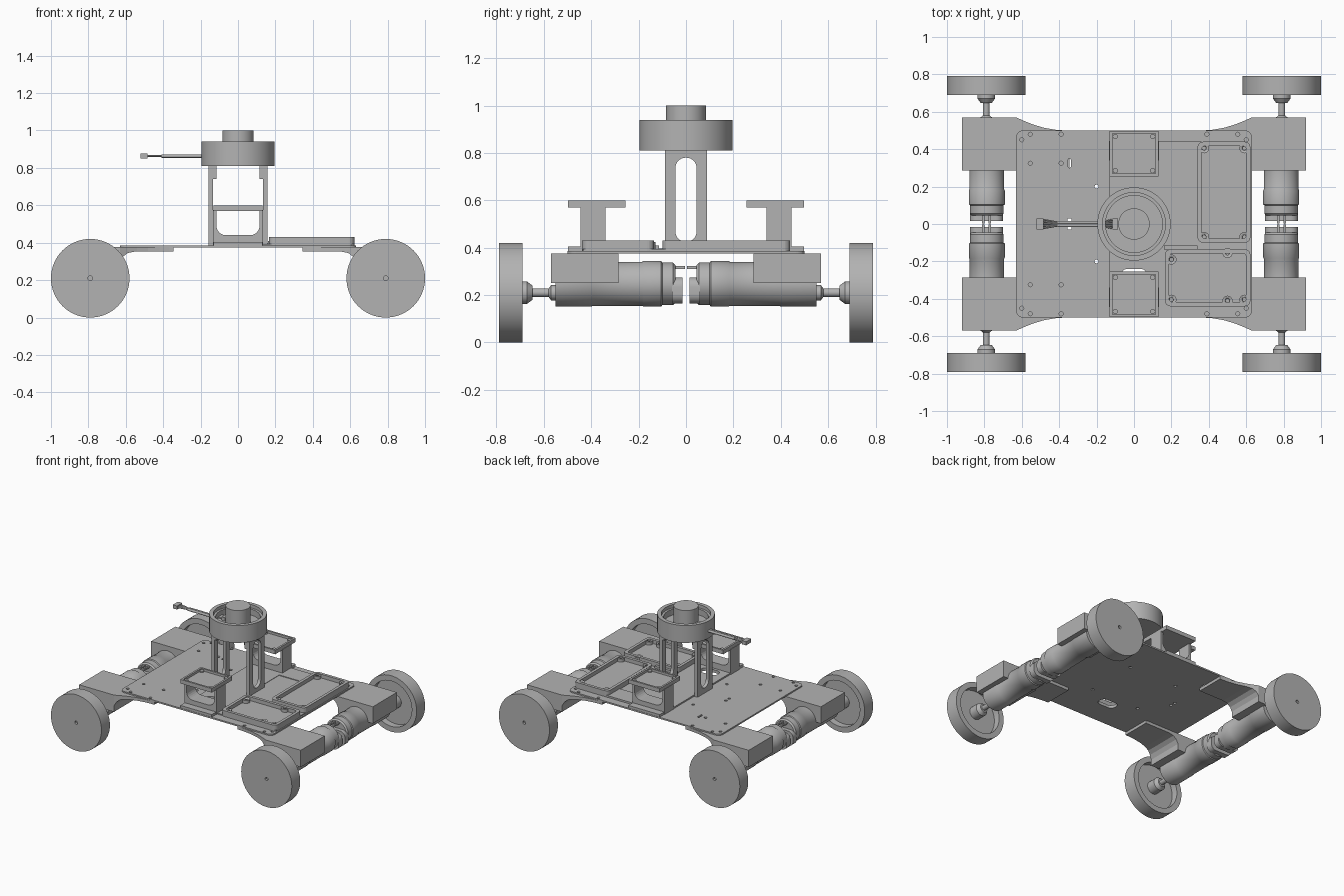
import bpy, bmesh, math
from mathutils import Matrix, Vector

if "Cube" in bpy.data.objects:
    bpy.data.objects.remove(bpy.data.objects["Cube"], do_unlink=True)

grey = bpy.data.materials.new("mid grey")
grey.use_nodes = True
grey.diffuse_color = (0.45, 0.45, 0.45, 1)
grey.node_tree.nodes["Principled BSDF"].inputs["Base Color"].default_value = (0.45, 0.45, 0.45, 1)


def finish(name, bm, smooth=False):
    bmesh.ops.recalc_face_normals(bm, faces=bm.faces)
    mesh = bpy.data.meshes.new(name)
    bm.to_mesh(mesh)
    bm.free()
    obj = bpy.data.objects.new(name, mesh)
    bpy.context.collection.objects.link(obj)
    mesh.materials.append(grey)
    if smooth:
        activate(obj)
        bpy.ops.object.shade_smooth_by_angle(angle=math.radians(35))
    return obj


def activate(obj):
    bpy.ops.object.select_all(action="DESELECT")
    obj.select_set(True)
    bpy.context.view_layer.objects.active = obj


def prism(name, pts, axis, lo, hi, smooth=False):
    """Extrude a 2D outline along x, y or z."""
    place = {"x": lambda a, b: (lo, a, b), "y": lambda a, b: (a, lo, b), "z": lambda a, b: (a, b, lo)}[axis]
    bm = bmesh.new()
    face = bm.faces.new([bm.verts.new(place(*p)) for p in pts])
    made = bmesh.ops.extrude_face_region(bm, geom=[face])["geom"]
    step = Vector([(hi - lo) * (axis == a) for a in "xyz"])
    bmesh.ops.translate(bm, verts=[v for v in made if isinstance(v, bmesh.types.BMVert)], vec=step)
    return finish(name, bm, smooth)


def rounded(u0, u1, v0, v1, r, steps=6):
    """Outline of a rectangle with round corners."""
    pts = []
    corners = [(u1 - r, v1 - r), (u0 + r, v1 - r), (u0 + r, v0 + r), (u1 - r, v0 + r)]
    for k, (cu, cv) in enumerate(corners):
        for i in range(steps + 1):
            a = math.pi / 2 * (k + i / steps)
            pts.append((cu + r * math.cos(a), cv + r * math.sin(a)))
    return pts


def box(name, x0, x1, y0, y1, z0, z1):
    return prism(name, [(x0, y0), (x1, y0), (x1, y1), (x0, y1)], "z", z0, z1)


def lathe(name, profile, axis, center, sides=48):
    """Revolve (radius, height) points about the y or z axis."""
    bm = bmesh.new()
    verts = [bm.verts.new((r, 0, h)) for r, h in profile]
    edges = [bm.edges.new(pair) for pair in zip(verts, verts[1:])]
    bmesh.ops.spin(bm, geom=verts + edges, axis=(0, 0, 1), cent=(0, 0, 0), angle=math.tau, steps=sides)
    bmesh.ops.remove_doubles(bm, verts=bm.verts, dist=0.0002)
    turn = Matrix.Rotation(-math.pi / 2, 4, "X") if axis == "y" else Matrix()
    bm.transform(Matrix.Translation(center) @ turn)
    return finish(name, bm, True)


def rod(name, r, lo, hi, axis, center, sides=32):
    return lathe(name, [(0, lo), (r, lo), (r, hi), (0, hi)], axis, center, sides)


def combine(obj, cutter, operation="DIFFERENCE"):
    mod = obj.modifiers.new("cut", "BOOLEAN")
    mod.operation, mod.object, mod.solver = operation, cutter, "EXACT"
    activate(obj)
    bpy.ops.object.modifier_apply(modifier=mod.name)
    bpy.data.objects.remove(cutter, do_unlink=True)
    return obj


def mirror(obj, x=True, y=True):
    mod = obj.modifiers.new("mirror", "MIRROR")
    mod.use_axis = (x, y, False)
    mod.use_mirror_merge = False
    return obj


# Wheels, hollow on the inner side, with hub and drive shaft
AX, AZ = 0.79, 0.21
axle = (AX, 0, AZ)
mirror(lathe("wheels", [(0, .775), (.012, .775), (.012, .79), (.21, .79), (.21, .69), (.17, .69),
                        (.17, .74), (.048, .74), (.048, .672), (.03, .648), (0, .648)], "y", axle, 64))
mirror(lathe("shafts", [(0, .5), (.032, .5), (.032, .57), (.024, .575), (.018, .58), (.018, .66), (0, .66)], "y", axle, 24))

# Motors with gearbox, rear cap and terminals
motor = (.787, 0, .2475)
mirror(lathe("motors", [(0, .045), (.08, .045), (.09, .055), (.09, .1), (.096, .105), (.096, .18), (.093, .185),
                        (.093, .395), (.096, .4), (.096, .55), (0, .55)], "y", motor))
mirror(prism("motor_caps", rounded(.7, .877, .165, .275, .04), "y", .015, .06, True))
for x in (.765, .8):
    mirror(box("motor_terminal", x, x + .012, .004, .06, .31, .322))

# Motor brackets: plan outline crossed with a filleted side profile
plan = [(.345, .285), (.92, .285), (.92, .57), (.63, .57), (.59, .552), (.54, .532), (.48, .514), (.42, .504), (.37, .5), (.345, .5)]
side = [(.345, .353), (.55, .353), (.59, .345), (.615, .325), (.63, .295), (.63, .25), (.92, .25), (.92, .376), (.345, .376)]
bracket = prism("motor_brackets", plan, "z", .2, .45)
mirror(combine(bracket, prism("profile", side, "y", .2, .65), "INTERSECT"))

# Base plate with screw holes, cable slot and a central opening
plate = prism("base_plate", rounded(-.63, .63, -.5, .5, .035), "z", .375, .386)
holes = [(sx * x, sy * y) for x, y in ((.555, .48), (.39, .48), (.555, .325), (.39, .325), (.2, .2), (.6, .45))
         for sx in (-1, 1) for sy in (-1, 1)] + [(-.345, .02), (-.345, -.02)]
for x, y in holes:
    combine(plate, rod("hole", .011, .3, .5, "z", (x, y, 0), 12))
combine(plate, prism("slot", rounded(-.352, -.338, .3, .35, .006), "z", .3, .5))
strip = box("centre_strip", -.13, .13, -.44, .44, .384, .397)
for part in (plate, strip):
    combine(part, prism("opening", rounded(-.07, .07, -.32, -.24, .035), "z", .3, .5))

# Raised platforms on arched posts, one at each end
post = box("platform_posts", -.133, .133, .34, .445, .384, .575)
mirror(combine(post, prism("arch", rounded(-.115, .115, .44, .66, .05), "y", .3, .5)), x=False)
mirror(box("post_feet", -.13, .13, .43, .498, .384, .405), x=False)
platform = box("platforms", -.13, .13, .255, .498, .57, .6)
combine(platform, box("recess", -.116, .116, .269, .484, .583, .7))
mirror(platform, x=False)
for y in (.285, .468):
    mirror(rod("platform_screws", .014, .58, .594, "z", (.1, y, 0), 16))

# Tower: two slotted uprights with top flanges
upright = box("tower_uprights", .133, .158, -.088, .088, .384, .815)
mirror(combine(upright, prism("slot", rounded(-.045, .045, .425, .78, .044, 8), "x", .05, .3)), y=False)
mirror(box("tower_flanges", .116, .14, .045, .088, .74, .815))

# Sensor head: cup with stepped rim and central drum
lathe("sensor_cup", [(0, .81), (.196, .81), (.196, .94), (.168, .94), (.168, .915), (.152, .915),
                     (.152, .87), (0, .87)], "z", (0, 0, 0), 64)
rod("sensor_drum", .084, .86, 1.0, "z", (0, 0, 0), 48)

# Cable with a plug at each end and fanned wires
for y in (-.008, .008):
    prism("cable_sleeve", rounded(y - .008, y + .008, .854, .872, .007, 3), "x", -.41, -.185, True)
box("outer_plug", -.52, -.485, -.03, .03, .85, .877)
box("inner_plug", -.115, -.085, -.03, .03, .868, .895)
for i in range(5):
    f = (i - 2) / 2
    for name, x0, x1, z0, z1 in (("outer_wire", -.49, -.4, .864, .863), ("inner_wire", -.11, -.19, .885, .865)):
        start, end = Vector((x0, f * .024, z0)), Vector((x1, f * .008, z1))
        run = end - start
        wire = rod(name, .0045, 0, run.length, "z", (0, 0, 0), 8)
        wire.matrix_world = Matrix.Translation(start) @ run.to_track_quat("Z", "Y").to_matrix().to_4x4()


# Electronics trays: rimmed frames with screw bosses on a thin floor
def tray(name, x0, x1, y0, y1, bosses):
    frame = prism(name, rounded(x0, x1, y0, y1, .03), "z", .384, .43)
    combine(frame, prism("recess", rounded(x0 + .022, x1 - .022, y0 + .022, y1 - .022, .02), "z", .402, .5))
    for x, y in bosses:
        boss = rod(name + "_boss", .027, .386, .425, "z", (x, y, 0), 20)
        combine(boss, rod("hole", .011, .41, .5, "z", (x, y, 0), 12))


tray("long_tray", .34, .622, -.1, .44, [(.375, .405), (.59, .405), (.375, -.07), (.59, -.07)])
tray("short_tray", .165, .622, -.44, -.135, [(.2, -.19), (.5, -.155), (.2, -.405), (.5, -.41), (.59, -.405)])
box("tray_floor", .13, .62, -.435, .34, .384, .394)
box("tray_floor_end", .13, .36, .3, .44, .384, .399)
box("tray_link", .16, .34, -.135, -.115, .384, .41)
